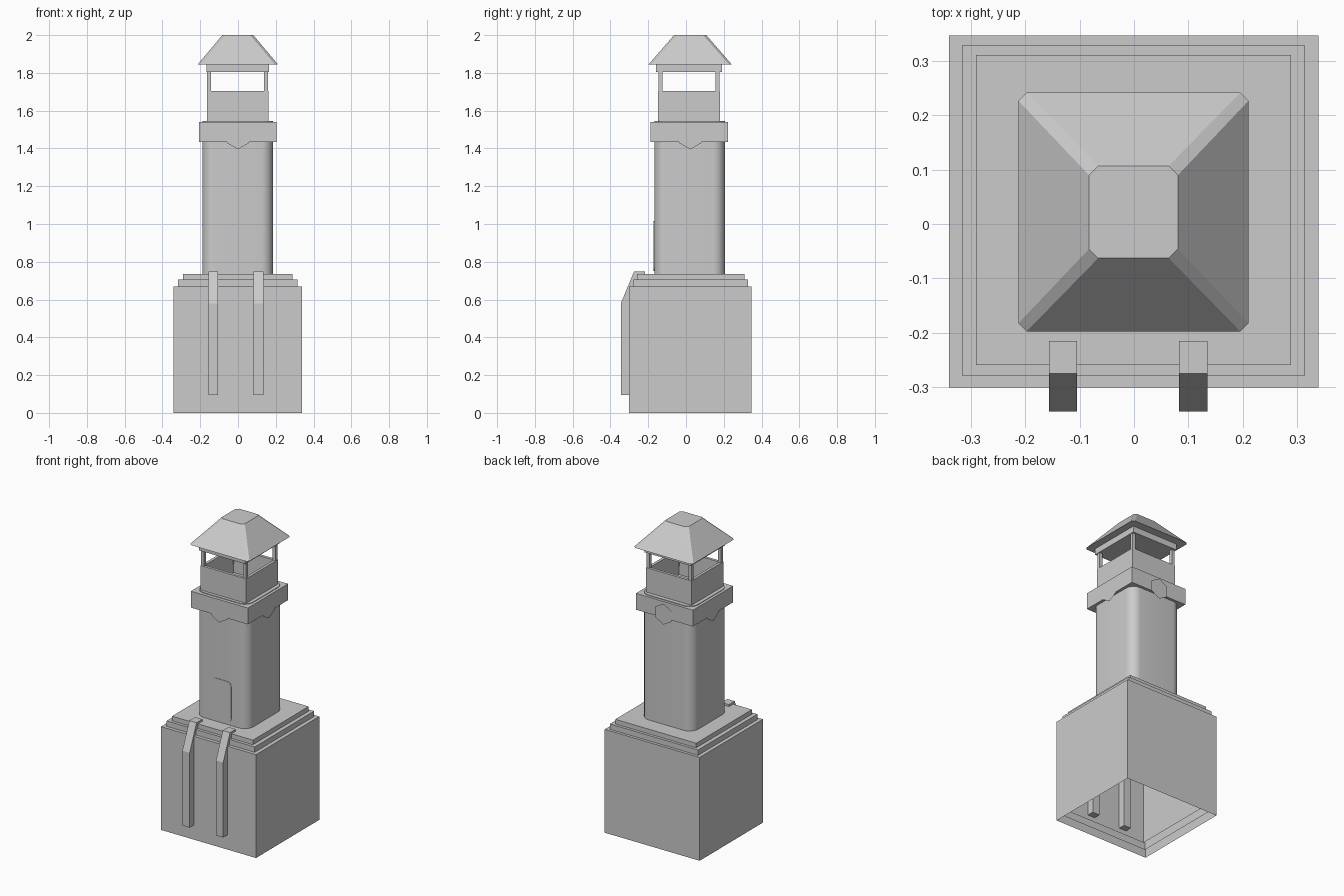
import bpy, bmesh, math

if "Cube" in bpy.data.objects:
    bpy.data.objects.remove(bpy.data.objects["Cube"])

CY = 0.0225  # y centre of the stacked tower parts


def finish(name, bm, smooth=False):
    bmesh.ops.recalc_face_normals(bm, faces=bm.faces)
    me = bpy.data.meshes.new(name)
    bm.to_mesh(me)
    bm.free()
    ob = bpy.data.objects.new(name, me)
    bpy.context.collection.objects.link(ob)
    if smooth:
        bpy.ops.object.select_all(action='DESELECT')
        ob.select_set(True)
        bpy.context.view_layer.objects.active = ob
        bpy.ops.object.shade_smooth_by_angle(angle=math.radians(35))
    return ob


def rect(x0, x1, y0, y1, r=0.0, seg=1):
    """Rectangle outline; corners cut (seg=1) or rounded by radius r."""
    if r == 0:
        return [(x0, y0), (x1, y0), (x1, y1), (x0, y1)]
    pts = []
    corners = [(x0 + r, y0 + r, 180), (x1 - r, y0 + r, 270),
               (x1 - r, y1 - r, 0), (x0 + r, y1 - r, 90)]
    for cx, cy, a in corners:
        for i in range(seg + 1):
            t = math.radians(a + 90 * i / seg)
            pts.append((cx + r * math.cos(t), cy + r * math.sin(t)))
    return pts


def loft(name, rings, bottom=True, top=True, smooth=False):
    """Join 3D outlines of equal length into one shell."""
    bm = bmesh.new()
    vs = [[bm.verts.new(p) for p in ring] for ring in rings]
    n = len(vs[0])
    for a, b in zip(vs, vs[1:]):
        for i in range(n):
            j = (i + 1) % n
            bm.faces.new((a[i], a[j], b[j], b[i]))
    if bottom:
        bm.faces.new(vs[0][::-1])
    if top:
        bm.faces.new(vs[-1])
    return finish(name, bm, smooth)


def at_z(outline, z):
    return [(x, y, z) for x, y in outline]


def box(name, x0, x1, y0, y1, z0, z1, bottom=True):
    o = rect(x0, x1, y0, y1)
    return loft(name, [at_z(o, z0), at_z(o, z1)], bottom)


# stepped plinth: nested boxes, open underneath
box("plinth", -0.341, 0.340, -0.301, 0.347, 0, 0.67, bottom=False)
box("lower_step", -0.317, 0.315, -0.279, 0.329, 0.035, 0.705, bottom=False)
box("upper_step", -0.291, 0.289, -0.26, 0.311, 0.065, 0.735, bottom=False)

# bent straps on the front of the plinth
strap = [(-0.345, 0.095), (-0.345, 0.58), (-0.275, 0.748), (-0.216, 0.748), (-0.216, 0.095)]
for name, x0 in (("left_strap", -0.157), ("right_strap", 0.083)):
    loft(name, [[(x, y, z) for y, z in strap] for x in (x0, x0 + 0.052)])

# rounded shaft
shaft = rect(-0.189, 0.185, -0.168, 0.206, 0.062, 8)
loft("shaft", [at_z(shaft, 0.735), at_z(shaft, 1.545)], bottom=False, smooth=True)

# door panel with rounded corners, almost flush with the shaft
door = rect(-0.072, 0.070, 0.75, 1.015, 0.03, 5)
loft("door", [[(x, y, z) for x, z in door] for y in (-0.165, -0.171)], smooth=True)

# collar
box("collar", -0.206, 0.203, -0.189, 0.223, 1.435, 1.541)

# thin hexagon plaques, one on each side of the collar
for name, side, off in (("front", 0, -0.194), ("back", 0, 0.231),
                        ("left", 1, -0.210), ("right", 1, 0.206)):
    bm = bmesh.new()
    verts = []
    for k in range(6):
        t = math.radians(90 + 60 * k)
        u, z = 0.068 * math.cos(t), 1.463 + 0.068 * math.sin(t)
        verts.append(bm.verts.new((off, CY + u, z) if side else (u, off, z)))
    bm.faces.new(verts)
    bm.normal_update()
    sign = 1 if off > 0 else -1
    if bm.faces[:][0].normal[0 if side else 1] * sign < 0:
        bmesh.ops.reverse_faces(bm, faces=bm.faces)
    me = bpy.data.meshes.new(name + "_plaque")
    bm.to_mesh(me)
    bm.free()
    bpy.context.collection.objects.link(bpy.data.objects.new(name + "_plaque", me))

# open-topped gallery
outer = rect(-0.165, 0.161, -0.148, 0.180)
inner = rect(-0.147, 0.143, -0.130, 0.162)
loft("gallery", [at_z(outer, 1.54), at_z(outer, 1.703), at_z(inner, 1.703), at_z(inner, 1.545)])

# four corner posts
for i, x in enumerate((-0.163, 0.138)):
    for j, y in enumerate((-0.146, 0.157)):
        box(f"post_{i}{j}", x, x + 0.021, y, y + 0.021, 1.6, 1.81)

# roof: band and chamfered frustum
box("roof_band", -0.168, 0.164, -0.16, 0.19, 1.805, 1.848)
loft("roof", [at_z(rect(-0.213, 0.211, -0.198, 0.242, 0.015), 1.845),
              at_z(rect(-0.083, 0.081, -0.063, 0.107, 0.017), 2.0)])
